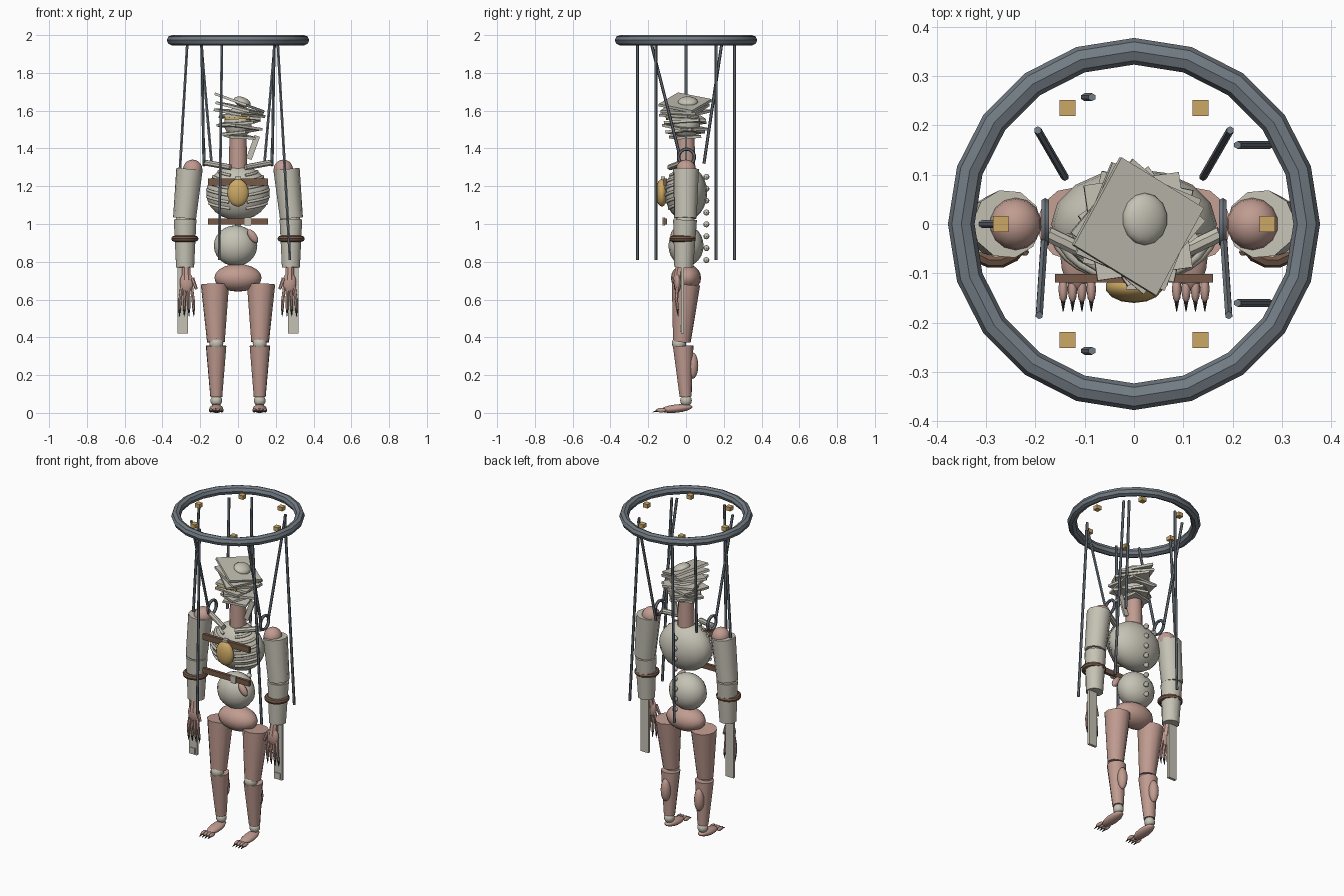
import bpy, math
from mathutils import Vector, Matrix

if "Cube" in bpy.data.objects:
    bpy.data.objects.remove(bpy.data.objects["Cube"])


def material(name, rgb):
    m = bpy.data.materials.new(name)
    m.diffuse_color = (*rgb, 1)
    m.use_nodes = True
    m.node_tree.nodes["Principled BSDF"].inputs["Base Color"].default_value = m.diffuse_color
    return m


STEEL = material("blue_grey_steel", (0.17, 0.20, 0.23))
BONE = material("bone_white", (0.56, 0.54, 0.46))
SKIN = material("dusty_pink", (0.53, 0.33, 0.28))
GOLD = material("gold", (0.60, 0.39, 0.13))
BROWN = material("brown_leather", (0.18, 0.10, 0.065))
DARK = material("dark_claw", (0.035, 0.035, 0.04))


def finish(name, mat):
    o = bpy.context.object
    o.name = name
    o.data.materials.append(mat)
    return o


def ball(name, mat, loc, size, rot=(0, 0, 0), seg=14, rings=10):
    bpy.ops.mesh.primitive_uv_sphere_add(segments=seg, ring_count=rings, radius=1,
                                         location=loc, rotation=rot)
    o = finish(name, mat)
    o.scale = size if isinstance(size, tuple) else (size,) * 3
    return o


def box(name, mat, loc, size, rot=(0, 0, 0)):
    bpy.ops.mesh.primitive_cube_add(size=1, location=loc, rotation=rot)
    o = finish(name, mat)
    o.scale = size
    return o


def rod(name, mat, a, b, r1, r2=None, sides=6):
    """Tapered cylinder from point a to point b."""
    a, b = Vector(a), Vector(b)
    d = b - a
    bpy.ops.mesh.primitive_cone_add(vertices=sides, radius1=r1, radius2=r1 if r2 is None else r2,
                                    depth=d.length, location=(a + b) / 2)
    o = finish(name, mat)
    o.rotation_euler = Vector((0, 0, 1)).rotation_difference(d).to_euler()
    return o


def ring(name, mat, loc, major, minor, rot=(0, 0, 0), seg=20, sides=8):
    bpy.ops.mesh.primitive_torus_add(major_radius=major, minor_radius=minor, major_segments=seg,
                                     minor_segments=sides, location=loc, rotation=rot)
    return finish(name, mat)


def tube(name, mat, pts, radius):
    c = bpy.data.curves.new(name, 'CURVE')
    c.dimensions = '3D'
    c.bevel_depth = radius
    c.bevel_resolution = 1
    c.use_fill_caps = True
    s = c.splines.new('POLY')
    s.points.add(len(pts) - 1)
    for p, q in zip(s.points, pts):
        p.co = (*q, 1)
    o = bpy.data.objects.new(name, c)
    bpy.context.collection.objects.link(o)
    c.materials.append(mat)


# Control ring with gold lugs
ring("control_ring", STEEL, (0, 0, 1.973), 0.35, 0.027)
for x, y in ((-.135, .235), (.135, .235), (-.135, -.235), (.135, -.235), (-.27, 0), (.27, 0)):
    box("ring_lug", GOLD, (x, y, 1.967), (0.032, 0.032, 0.024))

# Suspension rods
for y in (-1, 1):
    rod("long_rod", STEEL, (-.085, y * .257, 1.965), (-.10, y * .257, .81), .008)
    rod("long_rod", STEEL, (.21, y * .16, 1.965), (.275, y * .16, .81), .008)
rod("arm_rod", STEEL, (-.268, 0, 1.965), (-.308, 0, 1.28), .008)
for s in (-1, 1):
    rod("back_rod", STEEL, (s * .195, .19, 1.96), (s * .14, .095, 1.32), .008)
    rod("shoulder_rod", STEEL, (s * .192, -.185, 1.96), (s * .182, -.035, 1.37), .008)

# Head: core with twisted stack of tilted plates
rod("neck", SKIN, (0, 0, 1.27), (0, 0, 1.46), .05, .045, 12)
ball("head_core", BONE, (0, 0, 1.535), (.075, .075, .085))
# height, width, turn, tilt about y, tilt about x
plates = ((1.462, .14, 15, 4, 3), (1.487, .155, 62, -7, 2), (1.512, .175, 35, 6, -4),
          (1.537, .19, 78, -5, 3), (1.562, .195, 8, 5, -3), (1.587, .195, 50, 8, 4),
          (1.613, .20, 68, 14, 2), (1.642, .205, 60, 20, 0))
for z, w, turn, ty, tx in plates:
    o = box("head_plate", BONE, (.008, -.005, z), (w, w, .014))
    tilt = Matrix.Rotation(math.radians(ty), 3, 'Y') @ Matrix.Rotation(math.radians(tx), 3, 'X')
    o.rotation_euler = (tilt @ Matrix.Rotation(math.radians(turn), 3, 'Z')).to_euler()
ball("crown_bump", BONE, (.022, .01, 1.646), (.048, .053, .026), (0, math.radians(20), 0))
box("brow_band", GOLD, (-.005, -.10, 1.562), (.13, .012, .016), (0, math.radians(-3), 0))
box("neck_splint", BONE, (.08, .0, 1.405), (.03, .012, .13), (0, math.radians(20), 0))

# Torso
CH = Vector((0, 0, 1.165))
CS = (.168, .112, .145)
ball("chest", BONE, CH, CS, seg=16, rings=12)
ball("belly", BONE, (-.013, 0, .885), (.115, .093, .108), seg=16, rings=12)
ball("belly_patch", SKIN, (.078, -.062, .935), (.022, .02, .042), (0, math.radians(-35), 0), 10, 8)
ball("pelvis", SKIN, (0, 0, .715), (.125, .08, .073), seg=16, rings=10)
for i in range(8):
    ball("spine_bead", BONE, (0, .108, 1.25 - i * .063), .016, seg=8, rings=6)

# Ribs hugging the front of the chest
for s in (-1, 1):
    for k in range(6):
        pts = []
        for j in range(6):
            az = math.radians(18 + 12 * j)
            el = math.radians(40 - 15 * k + 2.4 * j)
            pts.append((s * CS[0] * math.cos(el) * math.sin(az),
                        -CS[1] * math.cos(el) * math.cos(az) - .002,
                        CH.z + CS[2] * math.sin(el)))
        tube("rib", BONE, pts, .008)

# Harness
for z, h in ((1.222, .036), (1.013, .032)):
    box("harness_strap", BROWN, (0, -.11, z), (.32, .018, h))
ball("chest_boss", GOLD, (0, -.128, 1.165), (.058, .032, .073), seg=14, rings=10)
box("boss_clip", BONE, (0, -.122, 1.225), (.032, .022, .052))
box("strap_buckle", BONE, (.052, -.118, 1.013), (.034, .014, .044))

for s in (-1, 1):
    # Collar and shoulder hook
    rod("collar_bone", BONE, (s * .175, -.02, 1.325), (s * .04, -.085, 1.30), .016, sides=8)
    ring("shoulder_hook", STEEL, (s * .18, .003, 1.355), .042, .009,
         (0, math.pi / 2, 0), 14, 6)
    # Arm
    ball("shoulder_ball", SKIN, (s * .24, 0, 1.288), .053)
    rod("upper_arm", BONE, (s * .257, 0, 1.29), (s * .283, -.003, 1.03), .07, .061, 10)
    ball("elbow", BONE, (s * .282, -.005, 1.02), .05)
    rod("forearm", BONE, (s * .28, -.005, 1.022), (s * .28, -.012, .77), .063, .05, 10)
    ring("arm_band", BROWN, (s * .281, -.018, .922), .056, .016, seg=14)
    box("arm_plank", BONE, (s * .293, -.018, .60), (.055, .016, .36))
    box("plank_inset", BONE, (s * .293, -.028, .445), (.034, .006, .034))
    # Hand
    hx, hy = .272, -.045
    rod("wrist", SKIN, (s * .275, -.03, .79), (s * hx, hy, .70), .022, .026, 8)
    ball("palm", SKIN, (s * hx, hy, .69), (.038, .02, .055), seg=10, rings=8)
    for k in range(4):
        off = (k - 1.5) * .017
        a = (s * (hx + off), hy, .665)
        b = (s * (hx + off * 1.35), hy - .006, .60)
        c = (s * (hx + off * 1.45), hy, .548)
        rod("finger", SKIN, a, b, .010, .009)
        rod("fingertip", SKIN, b, c, .009, .007)
        rod("finger_claw", DARK, c, (s * (hx + off * 1.5), hy + .004, .51), .007, .001)
    rod("thumb", SKIN, (s * (hx - .03), hy - .005, .712), (s * (hx - .052), hy - .012, .655), .011, .008)
    # Leg
    rod("thigh", SKIN, (s * .122, 0, .68), (s * .117, -.022, .375), .075, .047, 12)
    ball("knee", BONE, (s * .115, -.037, .368), .038)
    rod("shin", SKIN, (s * .116, -.015, .355), (s * .115, -.002, .085), .055, .032, 12)
    ball("calf", SKIN, (s * .115, .035, .25), (.03, .03, .07), seg=10, rings=8)
    ball("ankle", BONE, (s * .115, 0, .065), .031, seg=12, rings=8)
    # Foot
    ball("foot", SKIN, (s * .115, -.05, .023), (.036, .085, .022),
         (math.radians(6), 0, 0), 12, 8)
    for k in range(4):
        x = s * (.115 + (k - 1.5) * .019)
        ball("toe", SKIN, (x, -.132, .014), (.010, .028, .012), seg=8, rings=6)
        rod("toe_claw", DARK, (x, -.148, .012), (x, -.177, .004), .007, .001)

# Smooth the rounded parts, keep hard edges
bpy.ops.object.select_all(action='DESELECT')
for o in bpy.context.scene.objects:
    if o.type == 'MESH':
        o.select_set(True)
        bpy.context.view_layer.objects.active = o
bpy.ops.object.shade_smooth_by_angle(angle=math.radians(40))
